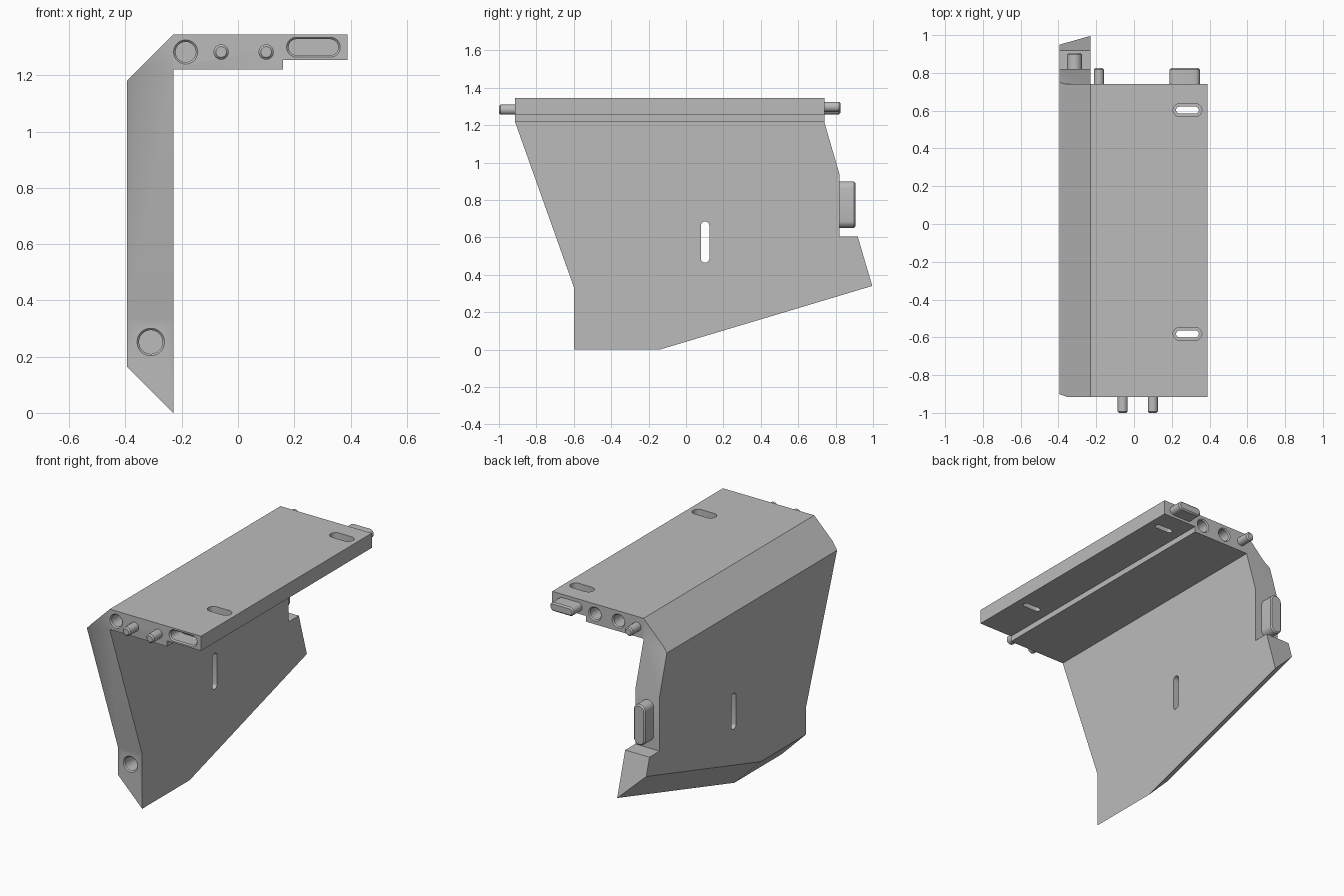
import bpy, bmesh, math
from mathutils import Vector

if "Cube" in bpy.data.objects:
    bpy.data.objects.remove(bpy.data.objects["Cube"], do_unlink=True)

grey = bpy.data.materials.new("plain grey")
grey.use_nodes = True
colour = (0.5, 0.5, 0.5, 1)
grey.diffuse_color = colour
grey.node_tree.nodes["Principled BSDF"].inputs["Base Color"].default_value = colour

X, Y, Z = Vector((1, 0, 0)), Vector((0, 1, 0)), Vector((0, 0, 1))


def finish(name, bm):
    bmesh.ops.recalc_face_normals(bm, faces=bm.faces)
    mesh = bpy.data.meshes.new(name)
    bm.to_mesh(mesh)
    bm.free()
    mesh.materials.append(grey)
    ob = bpy.data.objects.new(name, mesh)
    bpy.context.collection.objects.link(ob)
    return ob


def prism(points, offset):
    """Extrude a flat outline along a vector."""
    bm = bmesh.new()
    face = bm.faces.new([bm.verts.new(p) for p in points])
    new = bmesh.ops.extrude_face_region(bm, geom=[face])["geom"]
    bmesh.ops.translate(bm, vec=offset, verts=[g for g in new if isinstance(g, bmesh.types.BMVert)])
    return bm


def stadium(name, centre, along, wide, half, stages, count=32):
    """Loft round-ended outlines; stages are (distance, radius), half=0 gives a circle."""
    bm = bmesh.new()
    side = along.cross(wide)
    rings = []
    for dist, r in stages:
        ring = []
        for i in range(count):
            a = 2 * math.pi * (i + 0.5) / count
            u = r * math.cos(a) + math.copysign(half, math.cos(a))
            ring.append(bm.verts.new(Vector(centre) + along * dist + wide * u + side * r * math.sin(a)))
        rings.append(ring)
    for lo, hi in zip(rings, rings[1:]):
        for i in range(count):
            j = (i + 1) % count
            bm.faces.new((lo[i], lo[j], hi[j], hi[i]))
    bm.faces.new(rings[0])
    bm.faces.new(rings[-1])
    return finish(name, bm)


def boolean(target, tool, operation):
    mod = target.modifiers.new(operation, 'BOOLEAN')
    mod.operation, mod.solver, mod.object = operation, 'EXACT', tool
    bpy.context.view_layer.objects.active = target
    bpy.ops.object.modifier_apply(modifier=mod.name)
    bpy.data.objects.remove(tool, do_unlink=True)


def peg(name, centre, along, wide, half, r, length=0.085):
    return stadium(name, centre, along, wide, half,
                   [(-0.02, r), (length - 0.008, r), (length, r - 0.008)])


def socket(centre, along, wide, half, r, depth=0.1):
    """Blind hole with a chamfered mouth."""
    cutter = stadium("cutter", centre, along, wide, half,
                     [(-0.01, r + 0.01), (0, r), (0.007, r - 0.007), (depth, r - 0.007)])
    boolean(bracket, cutter, 'DIFFERENCE')


# Side wall: outline extruded, then chamfered along the top and bottom outer edges
outer, inner, front, back, top = -0.395, -0.23, -0.915, 0.74, 1.345
outline = [(-0.6, 0), (-0.6, 0.335), (front, 1.22), (front, top), (back, top), (back, 1.215),
           (0.82, 0.94), (0.82, 0.605), (0.918, 0.605), (0.996, 0.34), (-0.14, 0)]
bm = prism([(outer, y, z) for y, z in outline], X * (inner - outer))
for point, normal in [((inner, 0, top), (-1, 0, 1)),
                      ((inner, 0, 0), (-1, 0, -1)),
                      ((inner, -0.14, 0), (-1, 0.287, -0.958))]:
    bmesh.ops.bisect_plane(bm, geom=bm.verts[:] + bm.edges[:] + bm.faces[:], dist=0.00001,
                           plane_co=point, plane_no=Vector(normal).normalized(), clear_outer=True)
    bmesh.ops.holes_fill(bm, edges=[e for e in bm.edges if e.is_boundary])
bracket = finish("bracket_body", bm)

# Top plate with a stepped underside
step = [(inner, 1.22), (0.16, 1.22), (0.16, 1.255), (0.39, 1.255), (0.39, top), (inner, top)]
plate = finish("top_plate", prism([(x, front, z) for x, z in step], Y * (back - front)))
boolean(bracket, plate, 'UNION')

# Sockets in the front and back ends
socket((-0.186, front, 1.283), Y, X, 0, 0.043)
socket((0.268, front, 1.3), Y, X, 0.06, 0.0355)
socket((-0.31, -0.6, 0.252), Y, X, 0, 0.049)
for x in (-0.06, 0.1):
    socket((x, back, 1.283), -Y, X, 0, 0.043)

# Through slots: recessed pair in the plate, plain one in the wall
for y in (0.603, -0.582):
    boolean(bracket, stadium("cutter", (0.283, y, top), -Z, X, 0.042,
            [(-0.02, 0.034), (0.045, 0.034), (0.045, 0.018), (0.2, 0.018)]), 'DIFFERENCE')
boolean(bracket, stadium("cutter", (-0.5, 0.102, 0.575), X, Z, 0.087,
                         [(0, 0.023), (0.5, 0.023)]), 'DIFFERENCE')

# Locating pegs and tabs
parts = [bracket]
for label, x in (("outer", -0.06), ("inner", 0.1)):
    parts.append(peg("front_peg_" + label, (x, front, 1.283), -Y, X, 0, 0.027))
parts.append(peg("back_peg", (-0.186, back, 1.283), Y, X, 0, 0.027))
parts.append(peg("back_plate_tab", (0.268, back, 1.298), Y, X, 0.054, 0.027))
parts.append(peg("back_wall_tab", (-0.315, 0.82, 0.775), Y, Z, 0.085, 0.04))

bpy.ops.object.select_all(action='DESELECT')
for ob in parts:
    ob.select_set(True)
bpy.context.view_layer.objects.active = bracket
bpy.ops.object.shade_smooth_by_angle(angle=math.radians(30))
